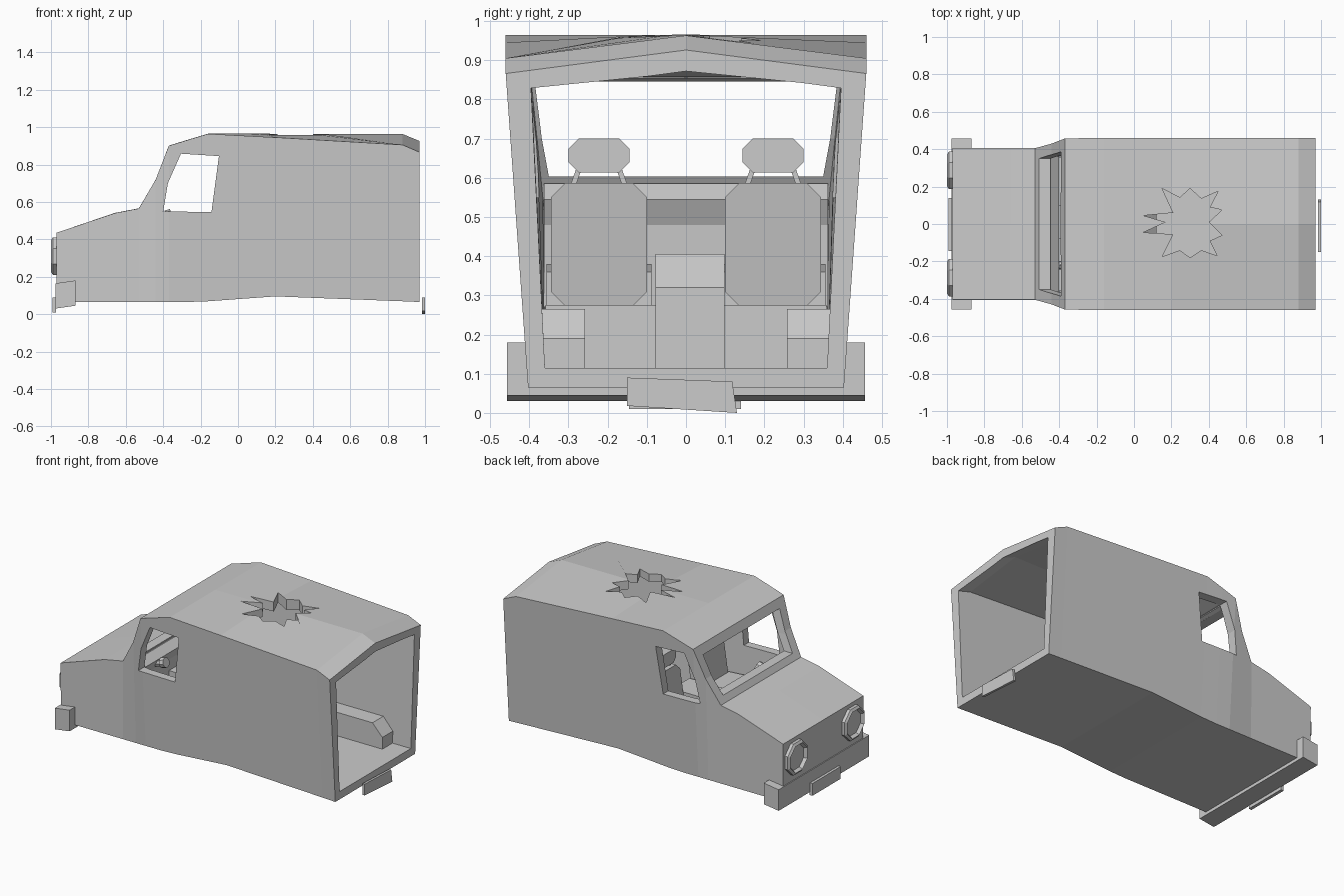
import bpy, bmesh, math
from mathutils import Vector

if "Cube" in bpy.data.objects:
    bpy.data.objects.remove(bpy.data.objects["Cube"])


def loft(name, rings):
    """Closed solid through rings with equal point counts."""
    bm = bmesh.new()
    vs = [[bm.verts.new(p) for p in r] for r in rings]
    n = len(rings[0])
    for a, b in zip(vs, vs[1:]):
        for i in range(n):
            bm.faces.new((a[i], a[(i + 1) % n], b[(i + 1) % n], b[i]))
    bm.faces.new(vs[0])
    bm.faces.new(vs[-1])
    bmesh.ops.recalc_face_normals(bm, faces=bm.faces)
    me = bpy.data.meshes.new(name)
    bm.to_mesh(me)
    bm.free()
    ob = bpy.data.objects.new(name, me)
    bpy.context.collection.objects.link(ob)
    return ob


def prism(name, pts, axis, a, b):
    """Extrude a 2D outline along an axis from a to b."""
    put = {'x': lambda p, t: (t, p[0], p[1]),
           'y': lambda p, t: (p[0], t, p[1]),
           'z': lambda p, t: (p[0], p[1], t)}[axis]
    return loft(name, [[put(p, t) for p in pts] for t in (a, b)])


def box(name, x0, x1, y0, y1, z0, z1):
    return prism(name, [(x0, y0), (x1, y0), (x1, y1), (x0, y1)], 'z', z0, z1)


def van_rings(sections):
    # section: x, bottom z, roof edge z, roof centre z, half width low, half width high
    return [[(x, -wb, zb), (x, -wt, ze), (x, 0, zc), (x, wt, ze), (x, wb, zb)]
            for x, zb, ze, zc, wb, wt in sections]


def chamfered(cy, cz, w, h, c):
    """Octagonal outline, half sizes w and h, corner cut c."""
    return [(cy + a, cz + b) for a, b in (
        (-w, -h + c), (-w + c, -h), (w - c, -h), (w, -h + c),
        (w, h - c), (w - c, h), (-w + c, h), (-w, h - c))]


# Body shell
body = loft("van_body", van_rings([
    (-.97, .065, .435, .435, .403, .405),
    (-.66, .065, .54, .541, .403, .405),
    (-.53, .065, .565, .566, .403, .405),
    (-.44, .065, .72, .721, .403, .43),
    (-.37, .065, .90, .901, .403, .457),
    (-.27, .065, .931, .932, .403, .459),
    (-.16, .069, .964, .965, .403, .46),
    (.20, .095, .945, .965, .403, .46),
    (.88, .069, .905, .963, .403, .46),
    (.97, .065, .866, .926, .403, .46)]))

# Cutters: cavity, windscreen, side windows, roof hole
cavity = loft("cavity_cutter", van_rings([
    (-.60, .115, .48, .481, .36, .36),
    (-.48, .115, .545, .546, .36, .365),
    (-.39, .115, .70, .701, .36, .38),
    (-.33, .115, .845, .846, .36, .395),
    (-.14, .115, .91, .911, .36, .398),
    (.88, .115, .855, .908, .36, .397),
    (1.0, .115, .82, .86, .36, .395)]))
screen = prism("windscreen_cutter", [
    (-.35, .603), (.35, .603), (.368, .70), (.386, .845), (-.386, .845), (-.368, .70)],
    'x', -.7, -.325)
windows = prism("window_cutter", [
    (-.40, .55), (-.142, .545), (-.102, .845), (-.305, .858), (-.375, .70)], 'y', -.6, .6)
hole = prism("roof_hole_cutter", [
    (.15, .19), (.245, .14), (.30, .19), (.36, .135), (.45, .175), (.405, .09),
    (.47, .075), (.40, .01), (.47, -.06), (.405, -.09), (.445, -.17), (.36, -.14),
    (.30, -.18), (.245, -.14), (.15, -.175), (.21, -.055), (.05, -.045),
    (.17, .01), (.05, .045), (.21, .06)], 'z', .80, 1.1)
for cutter in (cavity, screen, windows, hole):
    m = body.modifiers.new("cut", 'BOOLEAN')
    m.operation, m.solver, m.object = 'DIFFERENCE', 'EXACT', cutter
    bpy.context.view_layer.objects.active = body
    bpy.ops.object.modifier_apply(modifier=m.name)
    bpy.data.objects.remove(cutter)

# Bumper and plates
prism("front_bumper", [(-.975, .03), (-.87, .045), (-.87, .18), (-.975, .165)], 'y', -.457, .457)
prism("front_plate", [(-.145, .01), (.14, .01), (.14, .088), (-.145, .088)], 'x', -.992, -.972)
prism("rear_plate", [(-.15, .018), (.13, 0), (.118, .08), (-.15, .09)], 'x', .985, 1.0)

# Headlights: octagonal ring with a recessed lens
for side in (-1, 1):
    rings = [[(x, side * .287 + r * math.cos(math.pi * (k + .5) / 4),
               .31 + r * math.sin(math.pi * (k + .5) / 4)) for k in range(8)]
             for r, x in ((.108, -.96), (.108, -.99), (.092, -1.0), (.08, -.98))]
    loft("headlight", rings)

# Cab floor, dashboard, engine cover, steering column
box("cab_floor", -.58, .06, -.358, .358, .11, .275)
prism("dashboard", [(-.57, .27), (-.44, .27), (-.43, .48), (-.40, .545),
                    (-.45, .585), (-.50, .58), (-.57, .50)], 'y', -.362, .362)
prism("centre_console", [(-.45, .11), (.12, .11), (.12, .32), (.03, .405), (-.45, .405)],
      'y', -.078, .098)
axis = Vector((.95, 0, .3)).normalized()
up = axis.cross(Vector((0, 1, 0)))
loft("steering_column", [[Vector((-.44, -.22, .505)) + axis * t + r * (
    Vector((0, 1, 0)) * math.cos(k * math.pi / 4) + up * math.sin(k * math.pi / 4))
    for k in range(8)] for r, t in ((.022, 0), (.022, .06), (.032, .06), (.032, .09))])

# Seats and rear wheel arches
for side in (-1, 1):
    cy = side * .222
    prism("seat_cushion", [(-.31, .27), (0, .27), (0, .36), (-.29, .38), (-.31, .36)],
          'y', cy - .134, cy + .134)
    loft("seat_back", [[(x + (z - .27) * .15, y, z)
                        for y, z in chamfered(cy, .43, .123, .156, .036)] for x in (-.07, .02)])
    prism("headrest", chamfered(cy, .657, .078, .043, .026), 'x', -.03, .045)
    for s in (-1, 1):
        a, b = cy + s * .045, cy + s * .075 - s * .005
        prism("headrest_post", [(b - .007, .57), (b + .007, .57), (a + .007, .64), (a - .007, .64)],
              'x', 0, .014)
    loft("wheel_arch", [[(x, side * y, z) for x, z in (
        (.34, .11), (.34, .19), (.41, .265), (.77, .265), (.84, .19), (.84, .11))]
        for y in (.258, .375)])
